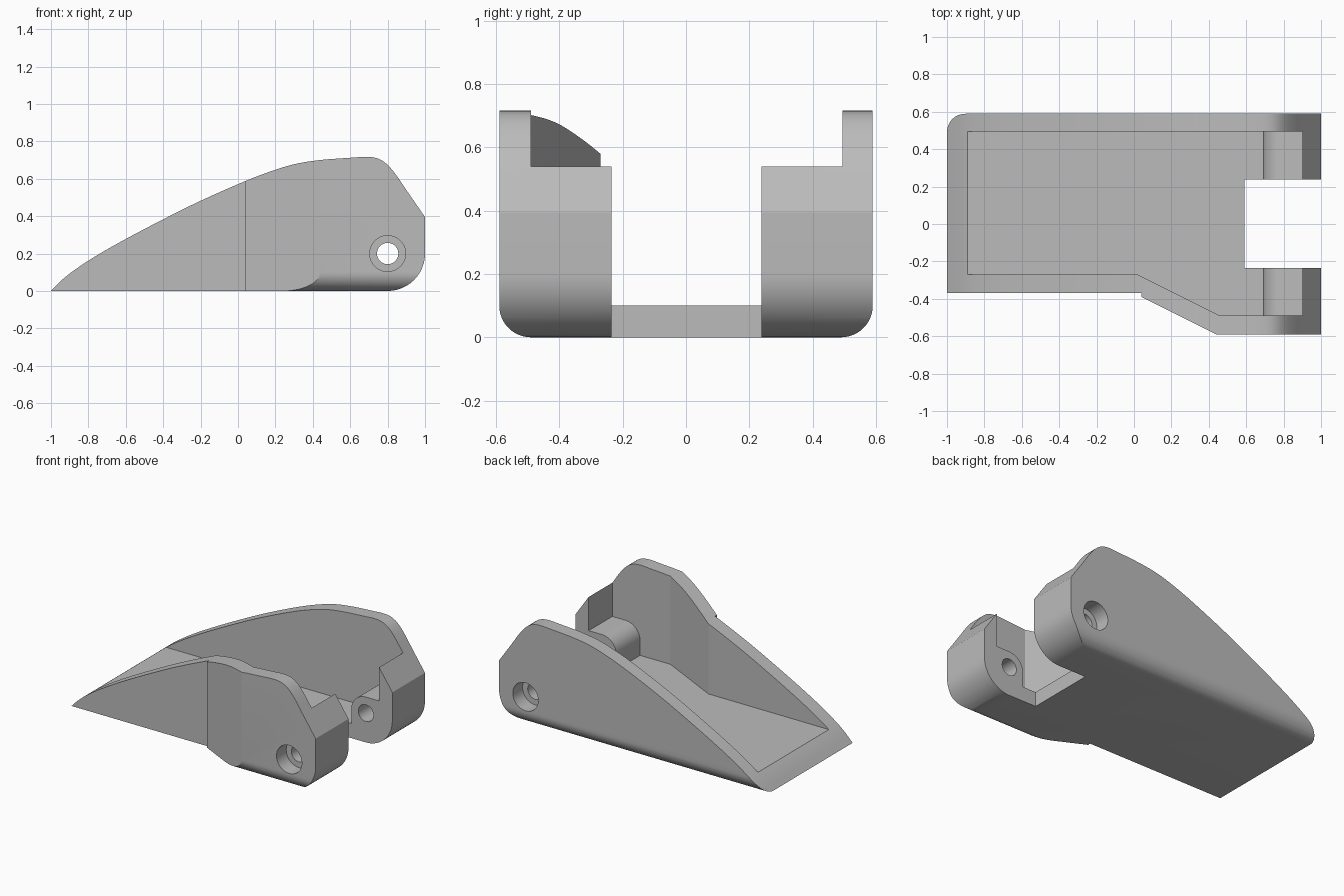
import bpy, bmesh
from math import sin, cos, radians
from mathutils import Vector

old = bpy.data.objects.get("Cube")
if old:
    bpy.data.objects.remove(old, do_unlink=True)

grey = bpy.data.materials.new("plain grey")
grey.use_nodes = True
colour = (0.5, 0.5, 0.5, 1)
grey.diffuse_color = colour
grey.node_tree.nodes["Principled BSDF"].inputs["Base Color"].default_value = colour


def prism(name, outline, axis, lo, hi):
    """Extrude a 2D outline along an axis; outline uses the other two axes in order."""
    def place(p, h):
        co = list(p)
        co.insert("xyz".index(axis), h)
        return co
    bm = bmesh.new()
    face = bm.faces.new([bm.verts.new(place(p, lo)) for p in outline])
    new = bmesh.ops.extrude_face_region(bm, geom=[face])["geom"]
    shift = Vector(place((0, 0), hi - lo))
    bmesh.ops.translate(bm, vec=shift, verts=[v for v in new if isinstance(v, bmesh.types.BMVert)])
    bmesh.ops.recalc_face_normals(bm, faces=bm.faces)
    mesh = bpy.data.meshes.new(name)
    bm.to_mesh(mesh)
    bm.free()
    mesh.materials.append(grey)
    obj = bpy.data.objects.new(name, mesh)
    bpy.context.collection.objects.link(obj)
    return obj


def combine(target, tool, operation="DIFFERENCE"):
    mod = target.modifiers.new("cut", "BOOLEAN")
    mod.operation, mod.solver, mod.object = operation, "EXACT", tool
    bpy.context.view_layer.objects.active = target
    bpy.ops.object.modifier_apply(modifier=mod.name)
    bpy.data.objects.remove(tool, do_unlink=True)


def arc(cx, cy, r, start, end, steps=12):
    angles = [radians(start + (end - start) * i / steps) for i in range(steps + 1)]
    return [(cx + r * cos(a), cy + r * sin(a)) for a in angles]


def circle(r):
    return arc(PIN[0], PIN[1], r, 0, 360, 40)[:-1]


def spline(points, steps=4):
    """Smooth curve through the points."""
    pts = [Vector(p) for p in points]
    pts = [2 * pts[0] - pts[1]] + pts + [2 * pts[-1] - pts[-2]]
    out = []
    for a, b, c, d in zip(pts, pts[1:], pts[2:], pts[3:]):
        for i in range(steps):
            t = i / steps
            out.append(tuple(0.5 * (2 * b + (c - a) * t + (2 * a - 5 * b + 4 * c - d) * t**2
                                    + (3 * b - a - 3 * c + d) * t**3)))
    return out + [tuple(pts[-2])]


PIN = (0.8, 0.2)
W = 0.59

# Wedge body: side profile crossed with a section rounded along its lower edges
top = spline([(-1, 0), (-0.94, 0.06), (-0.87, 0.115), (-0.75, 0.193), (-0.6, 0.278), (-0.4, 0.383),
              (-0.2, 0.482), (0.04, 0.588), (0.2, 0.648), (0.32, 0.682), (0.45, 0.701), (0.6, 0.712),
              (0.69, 0.717), (0.75, 0.707), (0.8, 0.674), (0.85, 0.614), (0.9, 0.54), (1, 0.395)])
body = prism("wedge_body", top + arc(*PIN, 0.2, 0, -90), "y", -0.7, 0.7)
section = [(-W, 1), *arc(-W + 0.1, 0.1, 0.1, 180, 270), *arc(W - 0.1, 0.1, 0.1, 270, 360), (W, 1)]
combine(body, prism("section", section, "x", -1.2, 1.2), "INTERSECT")

# Stepped and slanted front side
side = [(-1.2, -0.37), (0.04, -0.37), (0.04, -0.39), (0.44, -W), (0.44, -0.8), (-1.2, -0.8)]
combine(body, prism("side_cut", side, "z", -0.2, 1))

# Open tray, leaving rounded hinge blocks at the rear
tray = [(-1.2, 0.495), (0.9, 0.495), (0.9, -0.49), (0.46, -0.49), (0.02, -0.27), (-1.2, -0.27)]
tray_cut = prism("tray_cut", tray, "z", 0.1, 1)
block = [(0.69, -0.1), *arc(*PIN, 0.11, 180, 90), (1.2, 0.31), (1.2, -0.1)]
combine(tray_cut, prism("hinge_block", block, "y", -0.8, 0.8))
combine(body, tray_cut)

# Gap between the two hinge arms
gap = [(0.59, -0.235), (1.2, -0.235), (1.2, 0.238), (0.59, 0.238)]
combine(body, prism("hinge_gap", gap, "z", -0.2, 1))

# Pin hole with a wider recess on each outer side
combine(body, prism("pin_hole", circle(0.057), "y", -0.8, 0.8))
for s in (-1, 1):
    combine(body, prism("pin_recess", circle(0.096), "y", *sorted((s * 0.485, s * 0.8))))

bpy.ops.object.select_all(action="DESELECT")
body.select_set(True)
bpy.context.view_layer.objects.active = body
bpy.ops.object.shade_smooth_by_angle(angle=radians(25))
